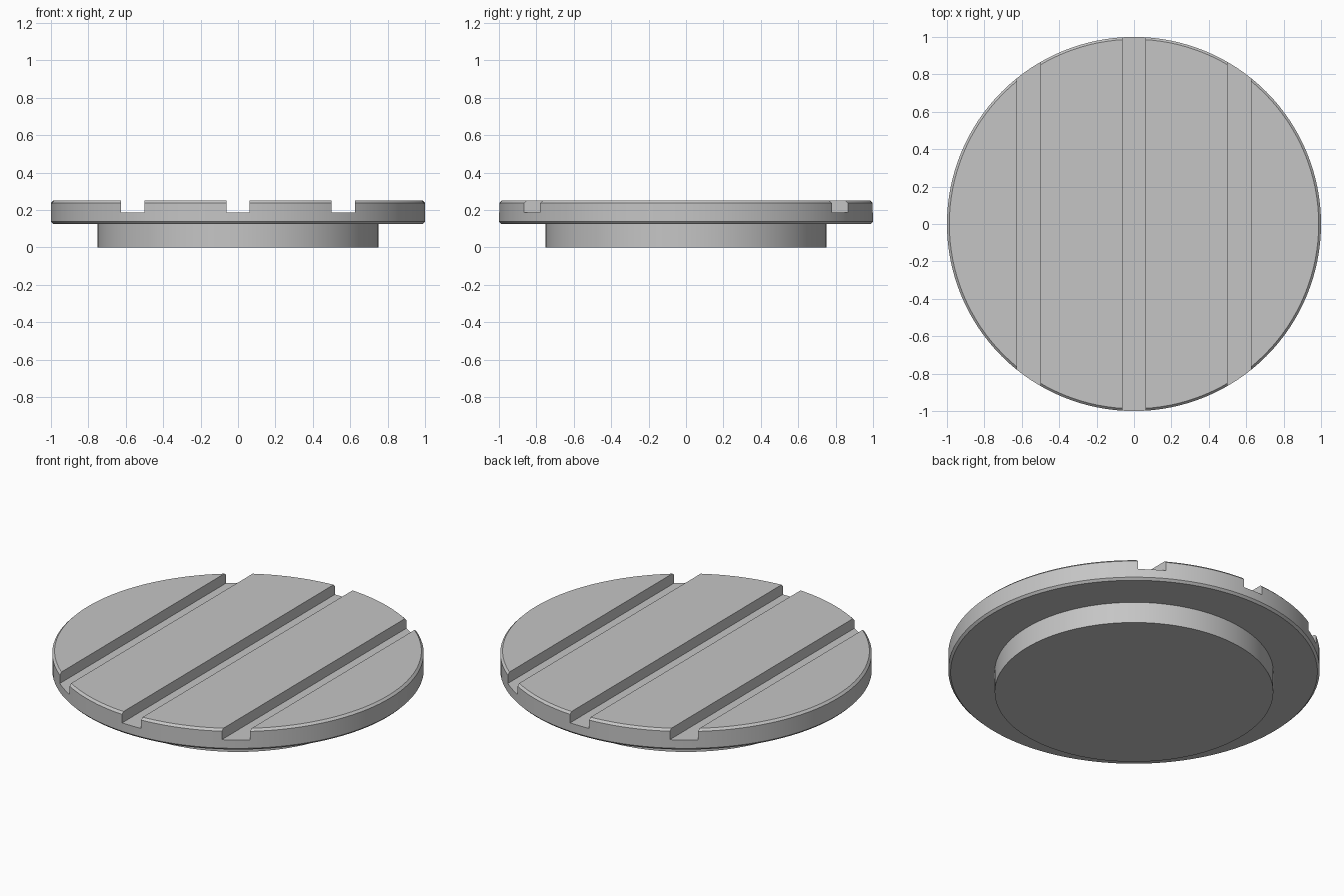
import bpy
import bmesh
import math
from mathutils import Matrix

SEGMENTS = 128
DISC_RADIUS, FOOT_RADIUS = 1.0, 0.75
DISC_BOTTOM, DISC_TOP = 0.125, 0.25
CHAMFER = 0.0125
GROOVE_WIDTH, GROOVE_FLOOR = 0.125, 0.1875

cube = bpy.data.objects.get("Cube")
if cube:
    bpy.data.objects.remove(cube, do_unlink=True)

grey = bpy.data.materials.new("light_grey")
grey.use_nodes = True
grey.diffuse_color = (0.56, 0.56, 0.56, 1)
grey.node_tree.nodes["Principled BSDF"].inputs["Base Color"].default_value = grey.diffuse_color


def make_object(name, bm):
    bmesh.ops.recalc_face_normals(bm, faces=bm.faces)
    mesh = bpy.data.meshes.new(name)
    bm.to_mesh(mesh)
    bm.free()
    mesh.materials.append(grey)
    obj = bpy.data.objects.new(name, mesh)
    bpy.context.collection.objects.link(obj)
    return obj


def lathe(name, profile):
    """Turn (radius, height) points around z and cap both ends."""
    bm = bmesh.new()
    rings = []
    for radius, z in profile:
        angles = [2 * math.pi * i / SEGMENTS for i in range(SEGMENTS)]
        rings.append([bm.verts.new((radius * math.cos(a), radius * math.sin(a), z)) for a in angles])
    for low, high in zip(rings, rings[1:]):
        for i in range(SEGMENTS):
            j = (i + 1) % SEGMENTS
            bm.faces.new((low[i], low[j], high[j], high[i]))
    bm.faces.new(rings[0][::-1])
    bm.faces.new(rings[-1])
    return make_object(name, bm)


# Stepped plate: narrow foot below a wide disc with chamfered rims
plate = lathe("grooved_plate", [
    (FOOT_RADIUS, 0),
    (FOOT_RADIUS, DISC_BOTTOM),
    (DISC_RADIUS - CHAMFER, DISC_BOTTOM),
    (DISC_RADIUS, DISC_BOTTOM + CHAMFER),
    (DISC_RADIUS, DISC_TOP - CHAMFER),
    (DISC_RADIUS - CHAMFER, DISC_TOP),
])

# Three parallel grooves running front to back
bm = bmesh.new()
height = 0.2
for x in (-0.5625, 0, 0.5625):
    place = Matrix.Translation((x, 0, GROOVE_FLOOR + height / 2))
    bmesh.ops.create_cube(bm, size=1, matrix=place @ Matrix.Diagonal((GROOVE_WIDTH, 3, height, 1)))
cutter = make_object("groove_cutter", bm)
cutter.hide_render = True

cut = plate.modifiers.new("grooves", 'BOOLEAN')
cut.operation = 'DIFFERENCE'
cut.solver = 'EXACT'
cut.object = cutter

bpy.ops.object.select_all(action='DESELECT')
plate.select_set(True)
bpy.context.view_layer.objects.active = plate
bpy.ops.object.modifier_apply(modifier=cut.name)
bpy.data.objects.remove(cutter, do_unlink=True)

# Smooth round walls, sharp rims and groove edges
bpy.ops.object.shade_smooth_by_angle(angle=math.radians(30))
